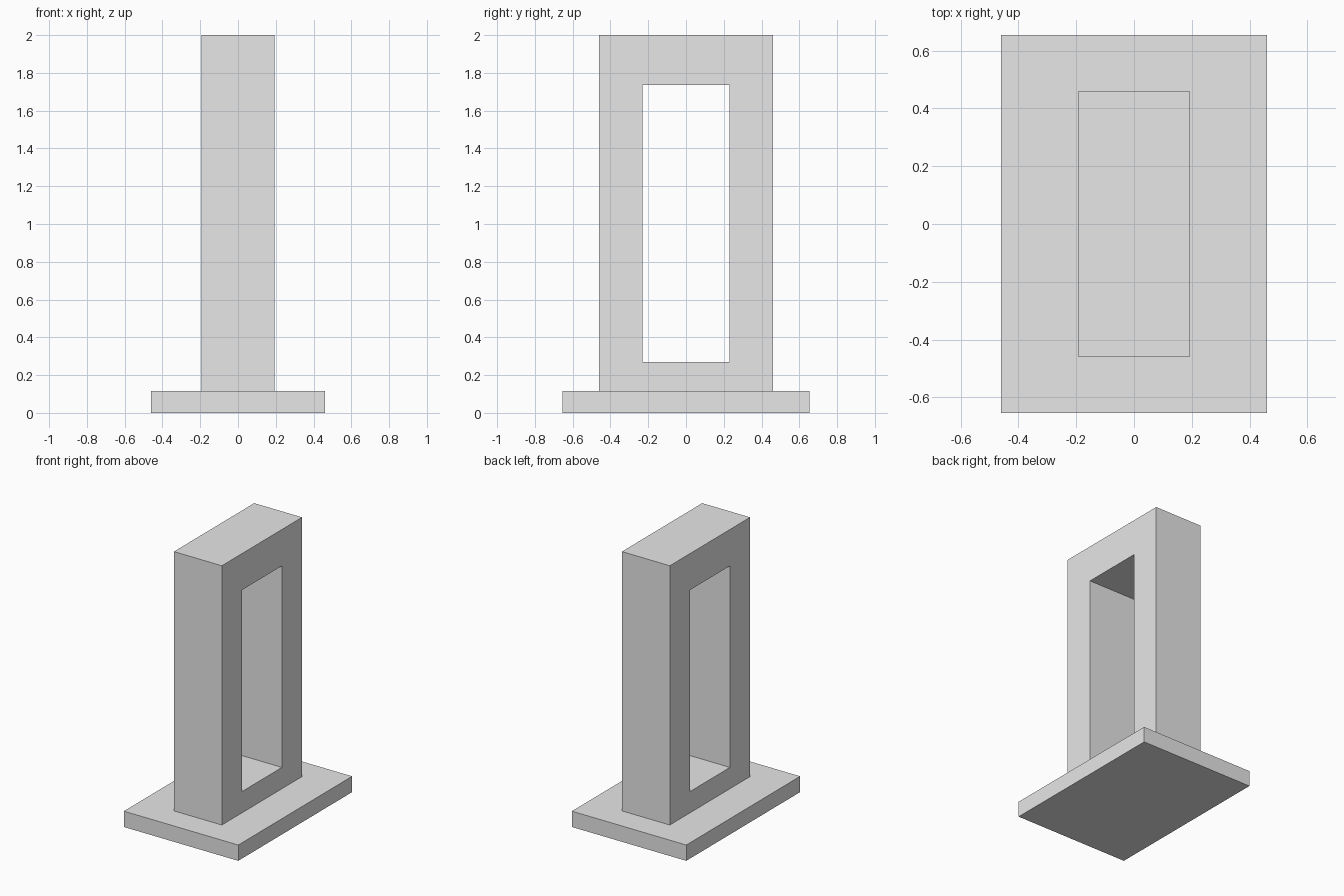
import bpy
import bmesh

cube = bpy.data.objects.get("Cube")
if cube:
    bpy.data.objects.remove(cube, do_unlink=True)

# Plain grey finish
grey = bpy.data.materials.new("light_grey")
grey.use_nodes = True
colour = (0.8, 0.8, 0.8, 1)
grey.diffuse_color = colour
grey.node_tree.nodes["Principled BSDF"].inputs["Base Color"].default_value = colour


def finish(bm, name):
    bmesh.ops.recalc_face_normals(bm, faces=bm.faces)
    mesh = bpy.data.meshes.new(name)
    bm.to_mesh(mesh)
    bm.free()
    mesh.materials.append(grey)
    obj = bpy.data.objects.new(name, mesh)
    bpy.context.collection.objects.link(obj)
    return obj


def rectangle(bm, x, half_y, low, high):
    corners = ((-half_y, low), (half_y, low), (half_y, high), (-half_y, high))
    return [bm.verts.new((x, y, z)) for y, z in corners]


BASE_TOP = 0.115

# Base slab
bm = bmesh.new()
bmesh.ops.create_cube(bm, size=1)
bmesh.ops.scale(bm, vec=(0.92, 1.308, BASE_TOP), verts=bm.verts)
bmesh.ops.translate(bm, vec=(0, 0, BASE_TOP / 2), verts=bm.verts)
finish(bm, "base_slab")

# Upright frame: a rectangular ring extruded through its depth
bm = bmesh.new()
depth = 0.385
outer = rectangle(bm, -depth / 2, 0.461, BASE_TOP, 2.0)
inner = rectangle(bm, -depth / 2, 0.23, 0.27, 1.735)
for i in range(4):
    j = (i + 1) % 4
    bm.faces.new((outer[i], outer[j], inner[j], inner[i]))
ring = list(bm.faces)
extruded = bmesh.ops.extrude_face_region(bm, geom=ring, use_keep_orig=True)
moved = [v for v in extruded["geom"] if isinstance(v, bmesh.types.BMVert)]
bmesh.ops.translate(bm, vec=(depth, 0, 0), verts=moved)
finish(bm, "upright_frame")
